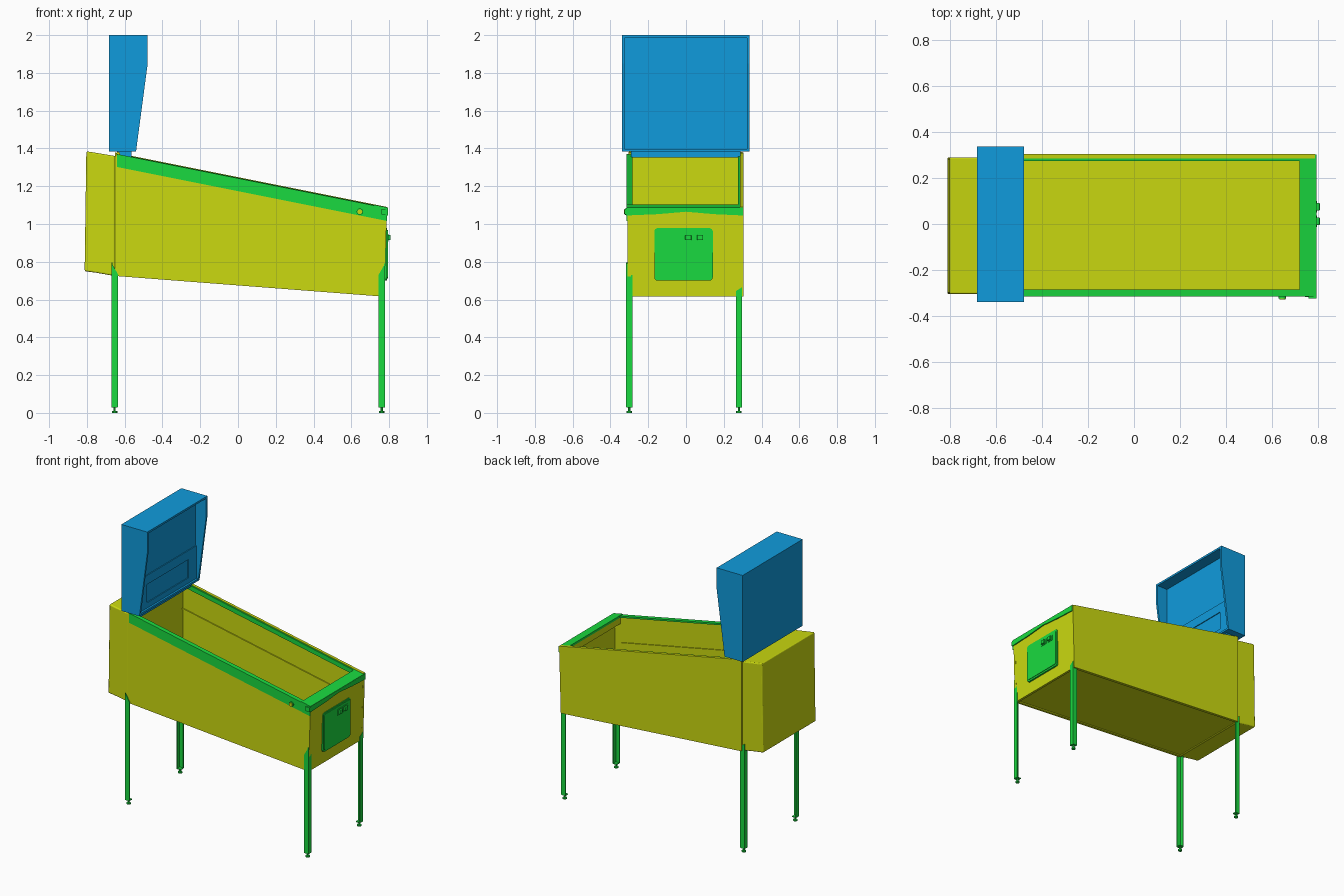
import bpy, bmesh, math
from mathutils import Vector, Matrix

if "Cube" in bpy.data.objects:
    bpy.data.objects.remove(bpy.data.objects["Cube"])


def material(name, rgb):
    m = bpy.data.materials.new(name)
    m.diffuse_color = (*rgb, 1)
    m.use_nodes = True
    m.node_tree.nodes["Principled BSDF"].inputs["Base Color"].default_value = m.diffuse_color
    return m


YELLOW = material("yellow", (0.60, 0.70, 0.005))
GREEN = material("green", (0.01, 0.70, 0.05))
BLUE = material("blue", (0.005, 0.33, 0.72))


def prism(name, pts, a, b, mat, axis="y", bevel=0.0):
    """Extrude a 2D profile along an axis: y takes (x,z), x takes (y,z), z takes (x,y)."""
    place = {"y": lambda u, v, w: (u, w, v),
             "x": lambda u, v, w: (w, u, v),
             "z": lambda u, v, w: (u, v, w)}[axis]
    bm = bmesh.new()
    lo = [bm.verts.new(place(u, v, a)) for u, v in pts]
    hi = [bm.verts.new(place(u, v, b)) for u, v in pts]
    n = len(pts)
    bm.faces.new(lo)
    bm.faces.new(hi[::-1])
    for i in range(n):
        j = (i + 1) % n
        bm.faces.new((lo[i], hi[i], hi[j], lo[j]))
    bmesh.ops.recalc_face_normals(bm, faces=bm.faces)
    me = bpy.data.meshes.new(name)
    bm.to_mesh(me)
    bm.free()
    ob = bpy.data.objects.new(name, me)
    bpy.context.collection.objects.link(ob)
    me.materials.append(mat)
    if bevel:
        m = ob.modifiers.new("bevel", "BEVEL")
        m.width, m.segments = bevel, 3
    return ob


def box(name, x0, x1, y0, y1, z0, z1, mat, bevel=0.0):
    return prism(name, [(x0, z0), (x1, z0), (x1, z1), (x0, z1)], y0, y1, mat, bevel=bevel)


def cylinder(name, r, depth, loc, axis, mat, sides=16):
    bm = bmesh.new()
    rot = Vector((0, 0, 1)).rotation_difference(Vector(axis)).to_matrix().to_4x4()
    bmesh.ops.create_cone(bm, cap_ends=True, segments=sides, radius1=r, radius2=r,
                          depth=depth, matrix=Matrix.Translation(loc) @ rot)
    me = bpy.data.meshes.new(name)
    bm.to_mesh(me)
    bm.free()
    ob = bpy.data.objects.new(name, me)
    bpy.context.collection.objects.link(ob)
    me.materials.append(mat)
    bpy.context.view_layer.objects.active = ob
    ob.select_set(True)
    bpy.ops.object.shade_smooth_by_angle()
    ob.select_set(False)


def top(x):      # sloping upper edge of the cabinet
    return 1.37 - (x + 0.64) * 0.2


def bottom(x):   # sloping lower edge of the cabinet
    return 0.725 - (x + 0.65) * 0.077


def band(name, x0, x1, d0, d1, y0, y1, mat):
    """Strip following the sloping top, from d0 to d1 below it."""
    return prism(name, [(x0, top(x0) - d0), (x1, top(x1) - d0),
                        (x1, top(x1) - d1), (x0, top(x0) - d1)], y0, y1, mat)


# Cabinet walls and floor
side = [(-0.65, bottom(-0.65)), (0.775, bottom(0.775)), (0.788, top(0.788)), (-0.65, top(-0.65))]
prism("right_cabinet_wall", [(x, z - (0.006 if z > 1 else 0)) for x, z in side], -0.310, -0.292, YELLOW)
prism("left_cabinet_wall", [(x, z + (0.006 if z > 1 else 0)) for x, z in side], 0.285, 0.305, YELLOW)
prism("front_cabinet_wall", [(0.757, bottom(0.757)), (0.775, bottom(0.775)),
                             (0.787, top(0.787) - 0.008), (0.769, top(0.769) - 0.008)],
      -0.309, 0.304, YELLOW)
prism("cabinet_floor", [(-0.65, bottom(-0.65) + 0.008), (0.77, bottom(0.77) + 0.008),
                        (0.77, bottom(0.77) + 0.022), (-0.65, bottom(-0.65) + 0.022)],
      -0.30, 0.295, YELLOW)
box("inner_back_wall", -0.66, -0.635, -0.295, 0.29, 0.735, 1.36, YELLOW)

# Rear section, slightly narrower than the cabinet
prism("rear_section", [(-0.65, 0.724), (-0.65, 1.36), (-0.803, 1.385), (-0.812, 0.75), (-0.75, 0.742)],
      -0.305, 0.290, YELLOW, bevel=0.008)

# Inner ledges and front ledge
band("right_inner_ledge", -0.635, 0.72, 0.19, 0.20, -0.292, -0.285, YELLOW)
band("left_inner_ledge", -0.635, 0.72, 0.19, 0.20, 0.278, 0.285, YELLOW)
box("front_ledge", 0.722, 0.76, -0.292, 0.285, 1.04, 1.085, YELLOW)

# Metal side rails: outer strip on the near side, caps on both
band("right_rail_strip", -0.64, 0.79, 0.002, 0.068, -0.316, -0.309, GREEN)
band("right_rail_cap", -0.64, 0.79, 0.0, 0.012, -0.316, -0.284, GREEN)
band("left_rail_cap", -0.64, 0.788, -0.003, 0.012, 0.275, 0.303, GREEN)
band("left_rail_lip", -0.64, 0.788, 0.0, 0.03, 0.275, 0.280, GREEN)

# Front lock bar with bow-tie apron
band("lock_bar", 0.72, 0.793, -0.004, 0.012, -0.316, 0.303, GREEN)
prism("lock_bar_apron", [(-0.318, 1.085), (-0.318, 1.045), (-0.15, 1.052), (0, 1.065),
                         (0.15, 1.052), (0.303, 1.045), (0.303, 1.085)], 0.780, 0.794, GREEN, "x")
box("lock_bar_corner", 0.76, 0.793, -0.325, -0.31, 1.05, 1.08, GREEN)

# Flipper button
cylinder("button_ring", 0.017, 0.012, (0.645, -0.318, 1.065), (0, 1, 0), GREEN)
cylinder("side_button", 0.013, 0.020, (0.645, -0.318, 1.065), (0, 1, 0), YELLOW)

# Coin door: rounded plate, raised panel, slots
def rounded(y0, y1, z0, z1, r):
    pts = []
    for cy, cz, a0 in ((y1 - r, z1 - r, 0), (y0 + r, z1 - r, 90), (y0 + r, z0 + r, 180), (y1 - r, z0 + r, 270)):
        for k in range(5):
            a = math.radians(a0 + k * 22.5)
            pts.append((cy + r * math.cos(a), cz + r * math.sin(a)))
    return pts


prism("coin_door_frame", rounded(-0.168, 0.142, 0.70, 0.978, 0.018), 0.772, 0.789, GREEN, "x")
prism("coin_door", rounded(-0.158, 0.132, 0.712, 0.968, 0.014), 0.775, 0.793, GREEN, "x")
for i, y in enumerate((0.012, 0.075)):
    box(f"coin_slot_plate_{i}", 0.79, 0.797, y - 0.024, y + 0.024, 0.908, 0.948, GREEN)
    box(f"coin_slot_{i}", 0.79, 0.808, y - 0.016, y + 0.016, 0.914, 0.942, GREEN, bevel=0.003)

# Angle-iron legs with diagonal tops and levelling feet
for lx, sx, zt in ((-0.67, 1, 0.795), (0.778, -1, 0.79)):
    end = "rear" if sx > 0 else "front"
    for ly, sy in ((-0.317, 1), (0.297, -1)):
        name = f"{end}_{'right' if sy > 0 else 'left'}_leg"
        zh = zt if sy > 0 else bottom(lx) + 0.05
        zl = zh - (0.06 if sy > 0 else 0.02)
        ya = sorted((ly, ly + sy * 0.006))
        prism(name + "_side", [(lx, 0.03), (lx + sx * 0.034, 0.03), (lx + sx * 0.034, zl), (lx, zh)],
              ya[0], ya[1], GREEN)
        xa = sorted((lx, lx + sx * 0.006))
        prism(name + "_face", [(ly, 0.03), (ly + sy * 0.033, 0.03), (ly + sy * 0.033, zl), (ly, zh)],
              xa[0], xa[1], GREEN, "x")
        cx, cy = lx + sx * 0.017, ly + sy * 0.017
        box(name + "_foot_plate", cx - 0.016, cx + 0.016, cy - 0.016, cy + 0.016, 0.028, 0.034, GREEN)
        cylinder(name + "_leveller", 0.006, 0.03, (cx, cy, 0.018), (0, 0, 1), GREEN, 10)
        cylinder(name + "_foot", 0.014, 0.01, (cx, cy, 0.005), (0, 0, 1), GREEN, 12)

# Backbox: shell with deep front recess
outline = [(-0.683, 1.383), (-0.54, 1.383), (-0.478, 1.85), (-0.478, 2.0), (-0.683, 2.0)]
prism("backbox_right_side", outline, -0.340, -0.326, BLUE)
prism("backbox_left_side", outline, 0.323, 0.337, BLUE)
box("backbox_top", -0.683, -0.478, -0.34, 0.337, 1.986, 2.0, BLUE)
box("backbox_bottom", -0.683, -0.540, -0.34, 0.337, 1.383, 1.397, BLUE)
box("backbox_core", -0.683, -0.560, -0.335, 0.332, 1.383, 1.99, BLUE)
# Lower display panel framing a shallow window
box("display_frame_top", -0.562, -0.554, -0.326, 0.323, 1.565, 1.63, BLUE)
box("display_frame_bottom", -0.562, -0.554, -0.326, 0.323, 1.395, 1.435, BLUE)
box("display_frame_right", -0.562, -0.554, -0.326, -0.235, 1.435, 1.565, BLUE)
box("display_frame_left", -0.562, -0.554, 0.232, 0.323, 1.435, 1.565, BLUE)
# Neck and hinges joining backbox to cabinet
box("backbox_neck", -0.64, -0.565, -0.29, 0.288, 1.352, 1.385, BLUE)
for name, y in (("right_hinge", -0.298), ("left_hinge", 0.293)):
    cylinder(name, 0.010, 0.014, (-0.635, y, 1.372), (0, 1, 0), YELLOW, 12)
